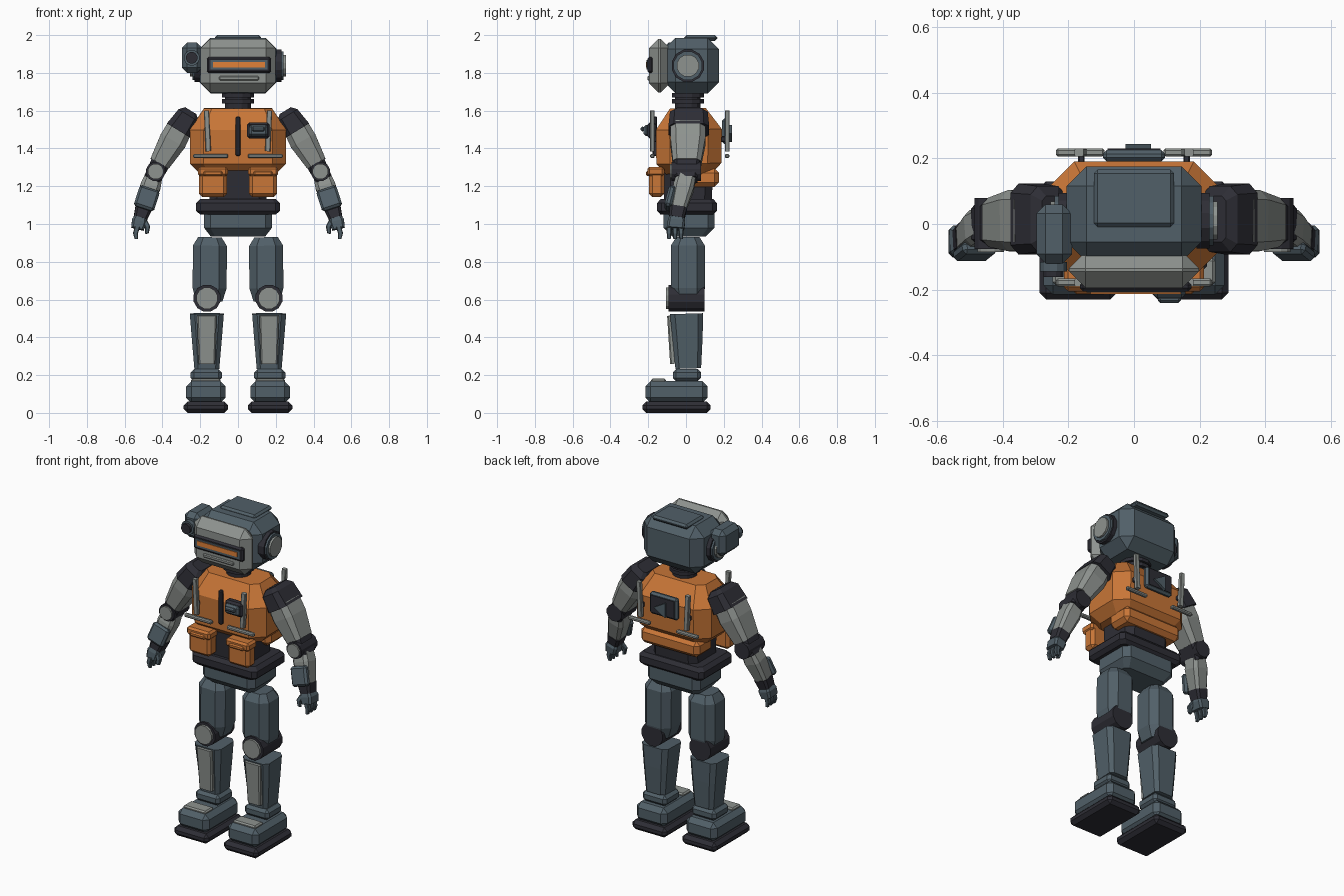
import bpy, bmesh, math
from mathutils import Vector, Matrix

cube = bpy.data.objects.get("Cube")
if cube:
    bpy.data.objects.remove(cube)


def material(name, *rgb):
    m = bpy.data.materials.new(name)
    m.use_nodes = True
    m.diffuse_color = (*rgb, 1)
    m.node_tree.nodes["Principled BSDF"].inputs["Base Color"].default_value = (*rgb, 1)
    return m


SLATE = material("slate metal", .082, .115, .138)
GREY = material("light grey metal", .27, .29, .275)
ORANGE = material("orange shell", .58, .18, .038)
DARK = material("dark rubber", .027, .027, .036)
GLOW = material("visor orange", .75, .22, .04)


def finish(name, bm, mat):
    bmesh.ops.recalc_face_normals(bm, faces=bm.faces[:])
    me = bpy.data.meshes.new(name)
    bm.to_mesh(me)
    bm.free()
    me.materials.append(mat)
    ob = bpy.data.objects.new(name, me)
    bpy.context.collection.objects.link(ob)
    return ob


def box(name, mat, c, size, bevel=.01, rot=None):
    """Box with chamfered edges, given by centre and full size."""
    bm = bmesh.new()
    bmesh.ops.create_cube(bm, size=1, matrix=Matrix.Diagonal((*size, 1)))
    if bevel:
        bmesh.ops.bevel(bm, geom=bm.edges[:], offset=bevel, segments=1, affect='EDGES')
    if rot:
        bm.transform(rot.to_4x4())
    bm.transform(Matrix.Translation(c))
    return finish(name, bm, mat)


def disc(name, mat, c, r, depth, axis='Y', sides=12, r2=None):
    """Cylinder lying along the given axis."""
    turn = {'X': Matrix.Rotation(math.pi / 2, 4, 'Y'),
            'Y': Matrix.Rotation(math.pi / 2, 4, 'X'), 'Z': Matrix()}[axis]
    bm = bmesh.new()
    bmesh.ops.create_cone(bm, cap_ends=True, segments=sides, radius1=r, radius2=r2 or r, depth=depth,
                          matrix=Matrix.Translation(c) @ turn @ Matrix.Rotation(math.pi / sides, 4, 'Z'))
    return finish(name, bm, mat)


def frame(a, b):
    d = (Vector(b) - Vector(a)).normalized()
    x = Vector((0, 1, 0)).cross(d).normalized()
    return Matrix((x, d.cross(x), d)).transposed()


def loft(name, mat, rings, cut=.3):
    """Skin cut-corner sections; each ring is (centre, half width, half depth)."""
    basis = frame(rings[0][0], rings[-1][0])
    bm = bmesh.new()
    prev = None
    for c, hx, hy in rings:
        k = cut * min(hx, hy)
        pts = [(hx, k - hy), (hx, hy - k), (hx - k, hy), (k - hx, hy),
               (-hx, hy - k), (-hx, k - hy), (k - hx, -hy), (hx - k, -hy)]
        loop = [bm.verts.new(Vector(c) + basis @ Vector((x, y, 0))) for x, y in pts]
        if prev:
            for i in range(8):
                j = (i + 1) % 8
                bm.faces.new((prev[i], prev[j], loop[j], loop[i]))
        else:
            bm.faces.new(loop)
        prev = loop
    bm.faces.new(prev)
    return finish(name, bm, mat)


# Head and face
box("head_shell", SLATE, (0, .03, 1.838), (.41, .29, .295), .06)
box("head_cap", SLATE, (0, .078, 1.985), (.245, .175, .03), .012)
box("face_plate", GREY, (0, -.14, 1.838), (.395, .11, .285), .05)
box("visor_frame", DARK, (.005, -.19, 1.842), (.34, .03, .085), .01)
box("visor_recess", SLATE, (.005, -.206, 1.842), (.3, .006, .05), 0)
box("visor_strip", GLOW, (.005, -.209, 1.843), (.275, .008, .028), 0)
box("mouth_bar", GREY, (.005, -.195, 1.772), (.21, .02, .022), .005)
for s, side in ((1, "left"), (-1, "right")):
    disc(side + "_ear_ring", DARK, (s * .21, .01, 1.838), .088, .04, 'X')
    disc(side + "_ear_rim", SLATE, (s * .232, .01, 1.838), .078, .02, 'X')
    disc(side + "_ear_cap", GREY, (s * .245, .01, 1.838), .06, .018, 'X')

# Side camera
box("camera_body", SLATE, (-.243, -.03, 1.88), (.108, .18, .16), .028)
disc("camera_ring", SLATE, (-.245, -.13, 1.88), .042, .03)
disc("camera_lens", DARK, (-.245, -.147, 1.88), .031, .03)

# Neck
for z, r in ((1.65, .088), (1.682, .088)):
    disc("neck_ring", DARK, (0, .01, z), r, .022, 'Z')
disc("neck_core", DARK, (0, .01, 1.65), .07, .1, 'Z')

# Torso
loft("torso", ORANGE, [((0, .015, 1.265), .2, .12), ((0, .015, 1.32), .255, .172),
                       ((0, .015, 1.5), .255, .175), ((0, .01, 1.612), .18, .095)], .42)
loft("abdomen", DARK, [((0, .01, 1.1), .15, .125), ((0, .01, 1.3), .15, .135)], .3)
box("back_skirt", ORANGE, (0, .095, 1.245), (.4, .16, .1), .025)
box("front_zip", DARK, (0, -.165, 1.465), (.025, .025, .21), .006)
loft("belt", DARK, [((0, .005, 1.05), .2, .14), ((0, .005, 1.07), .222, .158),
                    ((0, .005, 1.11), .222, .158), ((0, .005, 1.132), .2, .14)], .15)
loft("pelvis", SLATE, [((0, .015, .935), .145, .09), ((0, .015, .98), .18, .135),
                       ((0, .015, 1.06), .18, .135)], .25)

# Chest unit
box("chest_unit", DARK, (.108, -.18, 1.495), (.12, .05, .085), .012)
box("chest_unit_face", SLATE, (.108, -.21, 1.495), (.098, .03, .06), .012)
box("chest_unit_button", SLATE, (.108, -.23, 1.503), (.07, .022, .025), .008)

# Back panel
box("back_panel", SLATE, (0, .208, 1.49), (.19, .035, .135), .012)
box("back_panel_face", DARK, (0, .225, 1.49), (.16, .01, .105), 0)
tri = disc("back_panel_wedge", SLATE, (0, 0, 0), .052, .02, 'Y', 3)
tri.matrix_world = Matrix.Translation((0, .234, 1.478)) @ Matrix.Rotation(-math.pi / 6, 4, 'Y')
tri.data.transform(Matrix.Rotation(0, 4, 'Y'))
lowest = min((tri.matrix_world @ v.co).z for v in tri.data.vertices)
if sum((tri.matrix_world @ v.co).z < lowest + .005 for v in tri.data.vertices) < 4:
    tri.matrix_world = Matrix.Translation((0, .234, 1.478)) @ Matrix.Rotation(math.pi / 6, 4, 'Y')

for s, side in ((1, "left"), (-1, "right")):
    def p(x, y, z):
        return Vector((s * x, y, z))

    # Rails on chest and back
    for place, y, x0 in (("front", -.178, .052), ("back", .218, .09)):
        loft(f"{side}_{place}_upright", GREY, [(p(.157, y, 1.385), .014, .012), (p(.167, y, 1.6), .014, .012)])
        box(f"{side}_{place}_crossbar", GREY, p((x0 + .238) / 2, y, 1.36), (.238 - x0, .024, .022), .006)
        box(f"{side}_{place}_mount", DARK, p(.16, y * .9, 1.45), (.02, .04, .03), .004)

    # Pouches
    box(side + "_pouch", ORANGE, p(.133, -.155, 1.22), (.148, .08, .155), .018)
    box(side + "_pouch_flap", ORANGE, p(.133, -.16, 1.278), (.16, .09, .05), .012)
    box(side + "_pouch_tab", ORANGE, p(.133, -.2, 1.268), (.1, .025, .026), .007)

    # Shoulder and upper arm
    loft(side + "_shoulder", DARK, [(p(.25, .015, 1.6), .035, .07), (p(.262, .015, 1.575), .062, .1),
                                    (p(.315, .015, 1.495), .072, .108)], .4)
    loft(side + "_upper_arm", GREY, [(p(.305, .01, 1.515), .068, .092), (p(.345, .01, 1.44), .073, .093),
                                     (p(.415, .005, 1.32), .055, .075)], .4)
    # Elbow
    loft(side + "_elbow", DARK, [(p(.405, .005, 1.335), .052, .07), (p(.455, 0, 1.235), .045, .06)], .3)
    disc(side + "_elbow_joint", DARK, p(.436, .002, 1.278), .052, .155)
    disc(side + "_elbow_cap", GREY, p(.436, -.079, 1.278), .042, .014)
    # Forearm with cuff panel
    a, b = p(.447, .002, 1.25), p(.505, -.045, 1.07)
    loft(side + "_forearm", GREY, [(a, .046, .05), (a.lerp(b, .3), .054, .055), (b, .04, .042)], .35)
    box(side + "_cuff_panel", SLATE, p(.483, -.083, 1.135), (.112, .04, .115), .012, frame(b, a))
    # Hand
    loft(side + "_wrist", DARK, [(p(.5, -.04, 1.085), .044, .046), (p(.517, -.05, 1.03), .036, .04)])
    loft(side + "_palm", SLATE, [(p(.515, -.05, 1.04), .03, .036), (p(.522, -.05, 1.015), .04, .046),
                                 (p(.532, -.055, .975), .034, .045)])
    for y in (-.09, -.058, -.026):
        loft(side + "_finger", SLATE, [(p(.533, y, .985), .014, .013), (p(.543, y, .95), .013, .012),
                                       (p(.538, y, .92), .009, .009)])
    loft(side + "_thumb", SLATE, [(p(.495, -.075, 1.015), .014, .014), (p(.478, -.085, .985), .013, .013),
                                  (p(.482, -.088, .95), .009, .009)])

    # Leg
    loft(side + "_thigh", SLATE, [(p(.153, .01, .59), .07, .075), (p(.15, .01, .66), .09, .09),
                                  (p(.149, .01, .885), .09, .09), (p(.149, .01, .93), .062, .062)], .45)
    disc(side + "_knee", DARK, p(.164, .003, .607), .073, .19)
    disc(side + "_knee_cap", GREY, p(.164, -.098, .607), .058, .016)
    loft(side + "_shin", SLATE, [(p(.165, .012, .235), .066, .068), (p(.165, .008, .4), .08, .08),
                                 (p(.165, .003, .525), .09, .088)], .3)
    loft(side + "_shin_plate", GREY, [(p(.165, -.066, .26), .044, .018), (p(.165, -.082, .515), .052, .018)], .4)
    box(side + "_ankle", SLATE, p(.168, .005, .2), (.165, .15, .065), .018)
    # Foot
    box(side + "_foot", SLATE, p(.17, -.05, .11), (.21, .33, .115), .028)
    box(side + "_toe_plate", GREY, p(.17, -.145, .168), (.155, .08, .026), .008)
    box(side + "_sole", DARK, p(.17, -.05, .03), (.235, .36, .06), .02)
